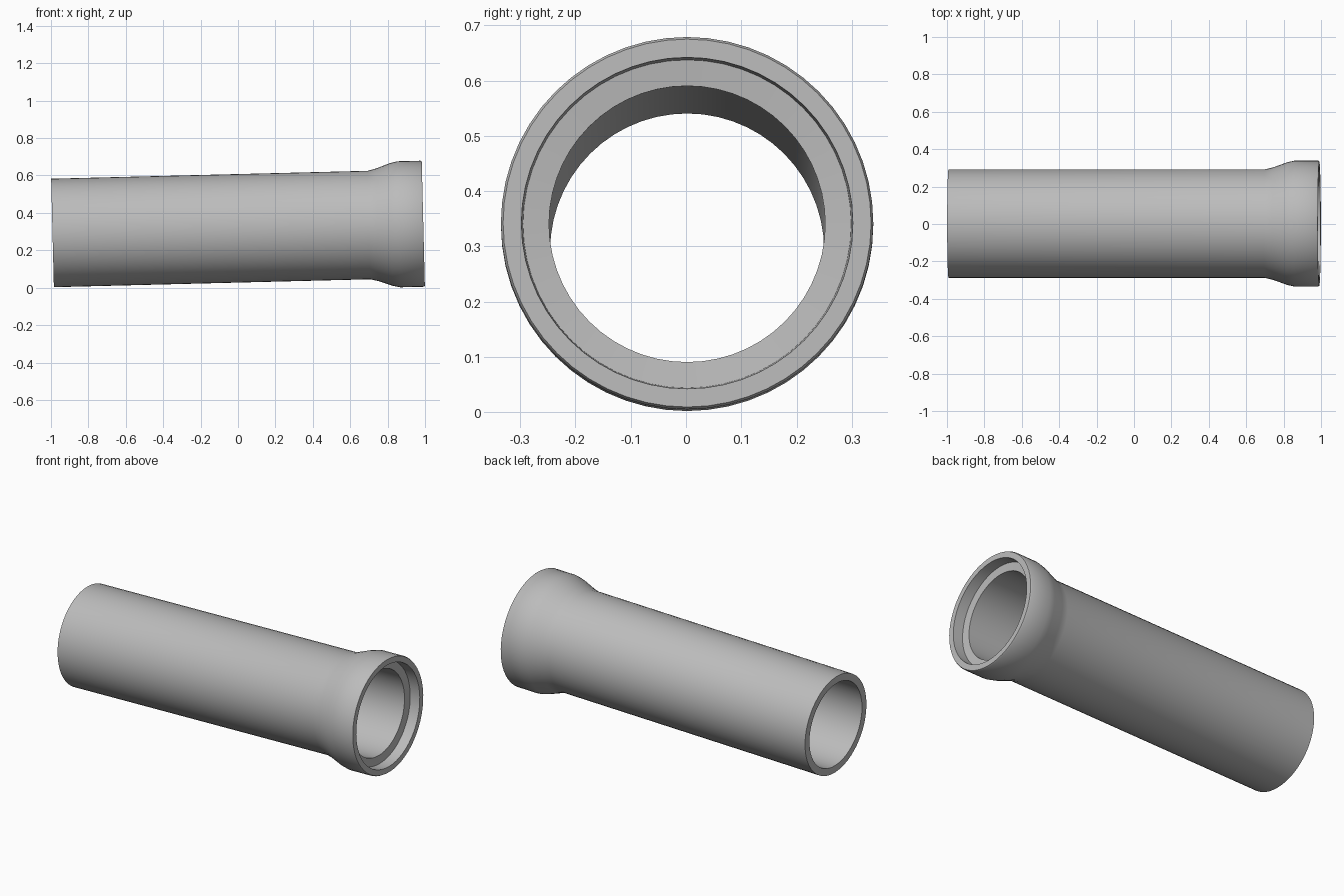
import bpy
import bmesh
import math
from mathutils import Matrix, Vector

cube = bpy.data.objects.get("Cube")
if cube:
    bpy.data.objects.remove(cube, do_unlink=True)

SIDES = 56

# One plain concrete grey for the whole pipe
grey = bpy.data.materials.new("concrete_grey")
grey.use_nodes = True
colour = (0.5, 0.5, 0.5, 1.0)
grey.diffuse_color = colour
grey.node_tree.nodes["Principled BSDF"].inputs["Base Color"].default_value = colour


def lathe(name, profile, material):
    """Turn a closed (x, radius) profile around the x axis."""
    bm = bmesh.new()
    verts = [bm.verts.new((x, 0, r)) for x, r in profile]
    edges = [bm.edges.new((a, b)) for a, b in zip(verts, verts[1:] + verts[:1])]
    bmesh.ops.spin(bm, geom=verts + edges, cent=(0, 0, 0), axis=(1, 0, 0),
                   angle=math.tau, steps=SIDES, use_merge=True)
    bmesh.ops.remove_doubles(bm, verts=bm.verts, dist=0.0005)
    bmesh.ops.recalc_face_normals(bm, faces=bm.faces)
    mesh = bpy.data.meshes.new(name)
    bm.to_mesh(mesh)
    bm.free()
    mesh.materials.append(material)
    obj = bpy.data.objects.new(name, mesh)
    bpy.context.collection.objects.link(obj)
    return obj


# Barrel, flared bell, flat rim, stepped socket and bore
profile = [
    (-0.992, 0.29), (0.70, 0.29), (0.745, 0.301), (0.82, 0.328),
    (0.86, 0.337), (0.984, 0.337), (0.991, 0.333),
    (0.991, 0.30), (0.93, 0.297), (0.925, 0.25),
    (-0.992, 0.248),
]
pipe = lathe("socket_pipe", profile, grey)

# The pipe rests on its bell and its far end, so it leans slightly
lean = Matrix.Rotation(-math.atan(0.025), 4, "Y")
pipe.data.transform(Matrix.Translation(Vector((0, 0.002, 0.32))) @ lean)
lowest = min(v.co.z for v in pipe.data.vertices)
pipe.data.transform(Matrix.Translation((0, 0, 0.002 - lowest)))

# Smooth walls with crisp rims
bpy.ops.object.select_all(action="DESELECT")
pipe.select_set(True)
bpy.context.view_layer.objects.active = pipe
bpy.ops.object.shade_smooth_by_angle(angle=math.radians(35))
